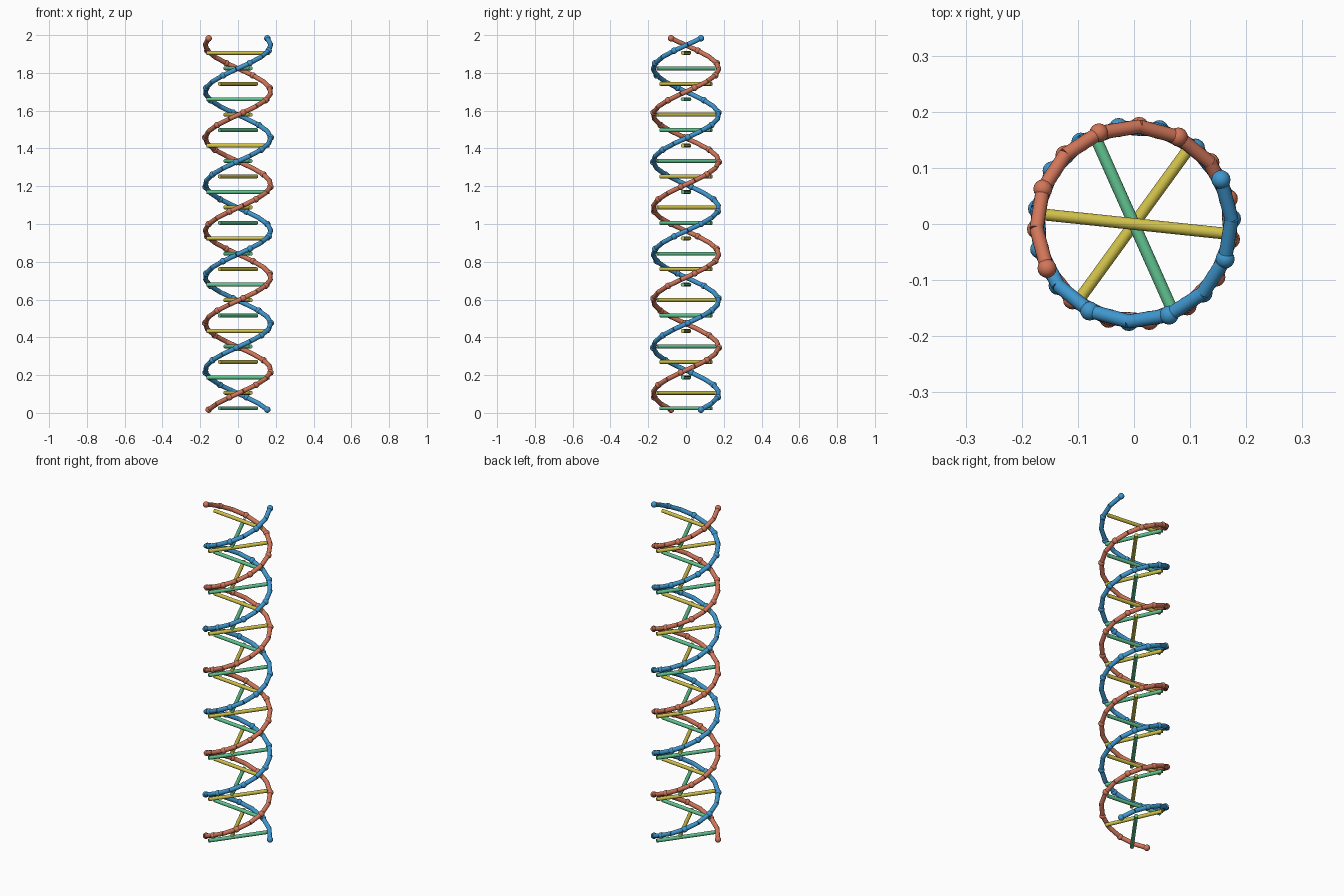
import bpy
import bmesh
from math import cos, sin, pi, radians
from mathutils import Vector, Matrix

cube = bpy.data.objects.get("Cube")
if cube:
    bpy.data.objects.remove(cube, do_unlink=True)

# Overall proportions
TURNS, SEGMENTS, RUNGS = 4, 60, 24
RADIUS, BEAD, TUBE, ROD = 0.174, 0.017, 0.0125, 0.0105
START = radians(207)


def material(name, rgb):
    mat = bpy.data.materials.new(name)
    mat.use_nodes = True
    mat.diffuse_color = (*rgb, 1)
    mat.node_tree.nodes["Principled BSDF"].inputs["Base Color"].default_value = (*rgb, 1)
    return mat


orange = material("orange", (0.64, 0.18, 0.10))
blue = material("blue", (0.05, 0.31, 0.62))
yellow = material("yellow", (0.64, 0.54, 0.07))
green = material("green", (0.12, 0.55, 0.28))


def add_rod(bm, a, b, radius, sides=16):
    axis = b - a
    turn = axis.to_track_quat('Z', 'Y').to_matrix().to_4x4()
    bmesh.ops.create_cone(bm, cap_ends=True, segments=sides, radius1=radius,
                          radius2=radius, depth=axis.length,
                          matrix=Matrix.Translation((a + b) / 2) @ turn)


def finish(bm, name, mat):
    mesh = bpy.data.meshes.new(name)
    bm.to_mesh(mesh)
    bm.free()
    mesh.materials.append(mat)
    obj = bpy.data.objects.new(name, mesh)
    bpy.context.collection.objects.link(obj)
    bpy.ops.object.select_all(action='DESELECT')
    obj.select_set(True)
    bpy.context.view_layer.objects.active = obj
    bpy.ops.object.shade_smooth_by_angle(angle=radians(40))


def around(angle, radius, z):
    return Vector((radius * cos(angle), radius * sin(angle), z))


# Two helical strands: straight tube pieces, with a bead at every second joint
for label, phase, mat in (("orange", 0, orange), ("blue", pi, blue)):
    joints = [around(START + phase + 2 * pi * TURNS * i / SEGMENTS, RADIUS,
                     BEAD + (2 - 2 * BEAD) * i / SEGMENTS)
              for i in range(SEGMENTS + 1)]
    tube = bmesh.new()
    for a, b in zip(joints, joints[1:]):
        add_rod(tube, a, b, TUBE)
    finish(tube, label + "_strand", mat)
    beads = bmesh.new()
    for joint in joints[::2]:
        bmesh.ops.create_uvsphere(beads, u_segments=16, v_segments=12, radius=BEAD,
                                  matrix=Matrix.Translation(joint))
    finish(beads, label + "_beads", mat)

# Level rungs, turning a sixth of a circle each step, in alternating colours
for i in range(RUNGS):
    angle = radians(54 + 60 * i)
    z = 0.0245 + 0.0818 * i
    rung = bmesh.new()
    add_rod(rung, around(angle, -0.167, z), around(angle, 0.167, z), ROD)
    finish(rung, f"rung_{i + 1}", yellow if i % 2 else green)
